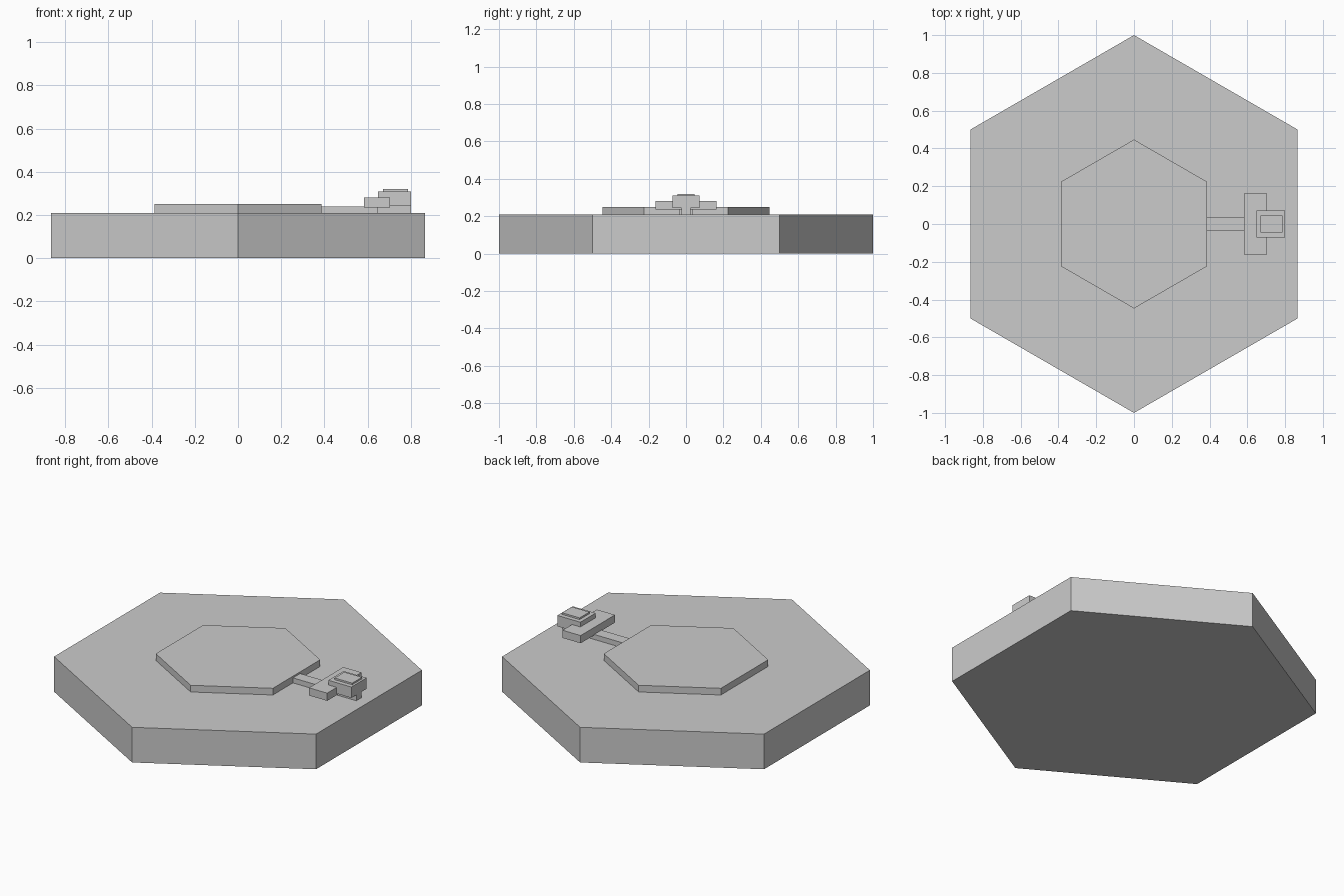
import bpy, math

cube = bpy.data.objects.get("Cube")
if cube:
    bpy.data.objects.remove(cube, do_unlink=True)

GREY = (0.6, 0.6, 0.6, 1)
grey = bpy.data.materials.new("plain grey")
grey.use_nodes = True
grey.diffuse_color = GREY
grey.node_tree.nodes["Principled BSDF"].inputs["Base Color"].default_value = GREY


def finish(name):
    obj = bpy.context.object
    obj.name = name
    obj.data.materials.append(grey)
    bpy.ops.object.transform_apply(location=False, rotation=True, scale=True)
    return obj


def hexagon(name, radius, bottom, top):
    bpy.ops.mesh.primitive_cylinder_add(
        vertices=6, radius=radius, depth=top - bottom,
        location=(0, 0, (bottom + top) / 2))
    return finish(name)


def box(name, x0, x1, half_width, bottom, top):
    bpy.ops.mesh.primitive_cube_add(
        size=1, location=((x0 + x1) / 2, 0, (bottom + top) / 2))
    bpy.context.object.scale = (x1 - x0, 2 * half_width, top - bottom)
    return finish(name)


# Stepped hexagonal platform
hexagon("base_slab", 1.0, 0, 0.21)
hexagon("raised_centre", 0.447, 0.21, 0.25)

# Small assembly on the left edge
box("connecting_arm", 0.38, 0.648, 0.034, 0.21, 0.24)
box("support_foot", 0.648, 0.80, 0.025, 0.21, 0.245)
box("cross_block", 0.583, 0.703, 0.162, 0.236, 0.282)
box("upper_block", 0.648, 0.80, 0.072, 0.245, 0.31)
box("top_cap", 0.671, 0.787, 0.046, 0.31, 0.32)
